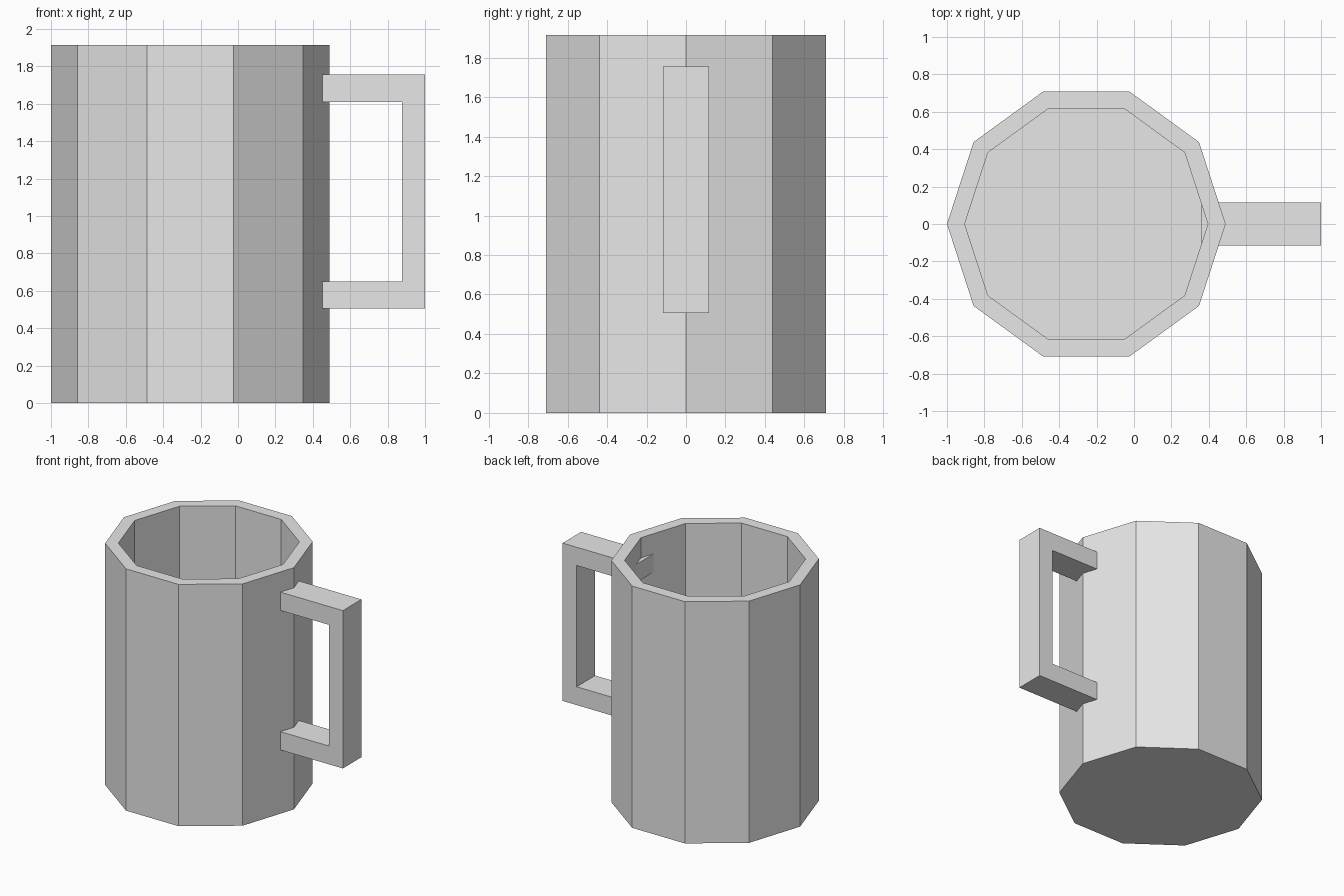
import bpy
import bmesh
import math

if "Cube" in bpy.data.objects:
    bpy.data.objects.remove(bpy.data.objects["Cube"], do_unlink=True)

grey = bpy.data.materials.new("light_grey")
grey.use_nodes = True
colour = (0.8, 0.8, 0.8, 1)
grey.diffuse_color = colour
grey.node_tree.nodes["Principled BSDF"].inputs["Base Color"].default_value = colour

SIDES = 10
CENTRE_X = -0.255
HEIGHT = 1.915


def finish(name, bm):
    bmesh.ops.recalc_face_normals(bm, faces=bm.faces)
    mesh = bpy.data.meshes.new(name)
    bm.to_mesh(mesh)
    bm.free()
    mesh.materials.append(grey)
    obj = bpy.data.objects.new(name, mesh)
    bpy.context.collection.objects.link(obj)
    return obj


def ring(bm, radius, z):
    angles = [2 * math.pi * i / SIDES for i in range(SIDES)]
    return [bm.verts.new((CENTRE_X + radius * math.cos(a), radius * math.sin(a), z))
            for a in angles]


# Mug body: outer wall, flat rim, inner wall, floor
bm = bmesh.new()
profile = [(0.745, 0), (0.745, HEIGHT), (0.65, HEIGHT), (0.65, 0.1)]
rings = [ring(bm, r, z) for r, z in profile]
for low, high in zip(rings, rings[1:]):
    for i in range(SIDES):
        j = (i + 1) % SIDES
        bm.faces.new((low[i], low[j], high[j], high[i]))
bm.faces.new(rings[0])
bm.faces.new(rings[-1])
finish("mug_body", bm)

# Square handle: C-shaped outline extruded across y, ends sunk into the wall
outline = [(0.36, 0.505), (1, 0.505), (1, 1.755), (0.36, 1.755),
           (0.36, 1.61), (0.877, 1.61), (0.877, 0.65), (0.36, 0.65)]
HALF_WIDTH = 0.116
bm = bmesh.new()
side = bm.faces.new([bm.verts.new((x, -HALF_WIDTH, z)) for x, z in outline])
extruded = bmesh.ops.extrude_face_region(bm, geom=[side], use_keep_orig=True)
moved = [v for v in extruded["geom"] if isinstance(v, bmesh.types.BMVert)]
bmesh.ops.translate(bm, verts=moved, vec=(0, 2 * HALF_WIDTH, 0))
finish("handle", bm)
